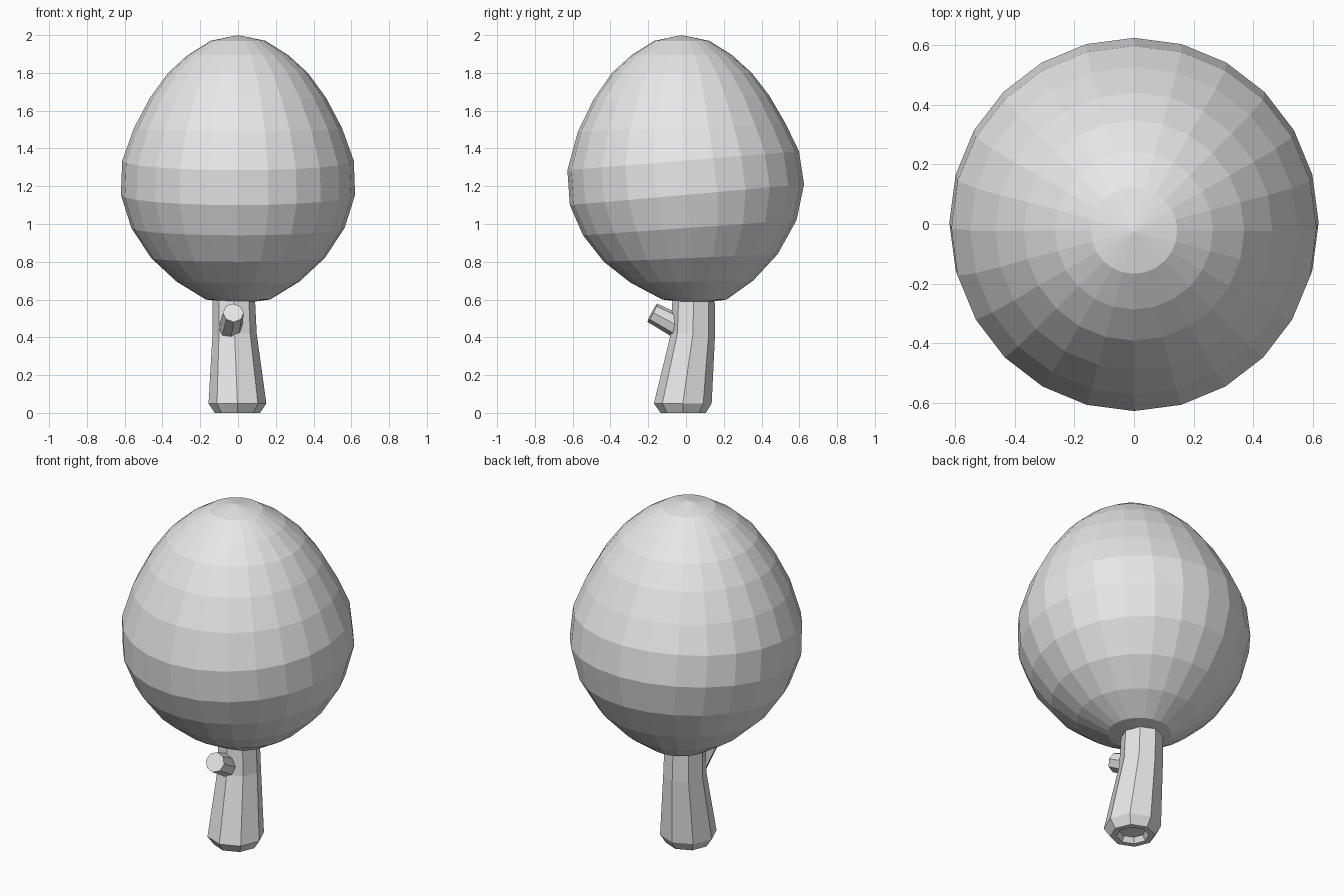
import bpy, bmesh
from math import cos, sin, tau
from mathutils import Vector

cube = bpy.data.objects.get("Cube")
if cube:
    bpy.data.objects.remove(cube)

# One plain grey for the whole tree
grey = bpy.data.materials.new("plain grey")
grey.use_nodes = True
grey.diffuse_color = (0.8, 0.8, 0.8, 1)
grey.node_tree.nodes["Principled BSDF"].inputs["Base Color"].default_value = grey.diffuse_color


def ring(center, u, v, sides):
    """Points of an ellipse spanned by the half axes u and v."""
    c, u, v = Vector(center), Vector(u), Vector(v)
    return [c + u * cos(tau * i / sides) + v * sin(tau * i / sides) for i in range(sides)]


def loft(name, rings, start=None, end=None):
    """Skin rings into a flat shaded body; ends close to a pole or a flat cap."""
    bm = bmesh.new()
    loops = [[bm.verts.new(p) for p in r] for r in rings]
    n = len(loops[0])
    for a, b in zip(loops, loops[1:]):
        for i in range(n):
            j = (i + 1) % n
            bm.faces.new((a[i], a[j], b[j], b[i]))
    for loop, pole in ((loops[0], start), (loops[-1], end)):
        if pole is None:
            bm.faces.new(loop)
        else:
            tip = bm.verts.new(pole)
            for i in range(n):
                bm.faces.new((loop[i], loop[(i + 1) % n], tip))
    bmesh.ops.recalc_face_normals(bm, faces=bm.faces)
    mesh = bpy.data.meshes.new(name)
    bm.to_mesh(mesh)
    bm.free()
    mesh.materials.append(grey)
    obj = bpy.data.objects.new(name, mesh)
    bpy.context.collection.objects.link(obj)
    return obj


# Crown: leaning egg; each ring is centre y, centre z, radius, rise towards the back
crown_rings = [
    (0.045, 0.60, 0.17, 0.0),
    (0.03, 0.695, 0.325, 0.005),
    (0.025, 0.82, 0.46, 0.02),
    (0.02, 0.98, 0.565, 0.04),
    (0.005, 1.155, 0.62, 0.055),
    (-0.015, 1.335, 0.613, 0.05),
    (-0.022, 1.51, 0.55, 0.02),
    (-0.024, 1.67, 0.465, 0.01),
    (-0.022, 1.80, 0.37, 0.0),
    (-0.022, 1.895, 0.265, 0.0),
    (-0.022, 1.97, 0.145, 0.0),
]
loft("crown",
     [ring((0, y, z), (r, 0, 0), (0, r, rise), 24) for y, z, r, rise in crown_rings],
     start=(0, 0.05, 0.578), end=(0, -0.025, 2.0))

# Trunk: bent octagonal post with a shallow hollow under its foot
trunk_rings = [
    (-0.003, -0.015, 0.03, 0.07),
    (-0.003, -0.015, 0.0, 0.088),
    (-0.003, -0.015, 0.0, 0.12),
    (-0.003, -0.017, 0.05, 0.153),
    (-0.018, 0.037, 0.42, 0.117),
    (-0.022, 0.04, 0.60, 0.112),
    (-0.022, 0.04, 0.75, 0.11),
]
loft("trunk", [ring((x, y, z), (r, 0, 0), (0, r, 0), 8) for x, y, z, r in trunk_rings])

# Branch stub: short tapered octagon poking out of the front
tip = Vector((-0.025, -0.178, 0.53))
root = Vector((-0.043, 0.0, 0.435))
axis = (tip - root).normalized()
side = axis.cross(Vector((0, 0, 1))).normalized()
up = side.cross(axis)
loft("branch_stub",
     [ring(c, side * r, up * r, 8) for c, r in ((root, 0.066), (tip, 0.055))])
